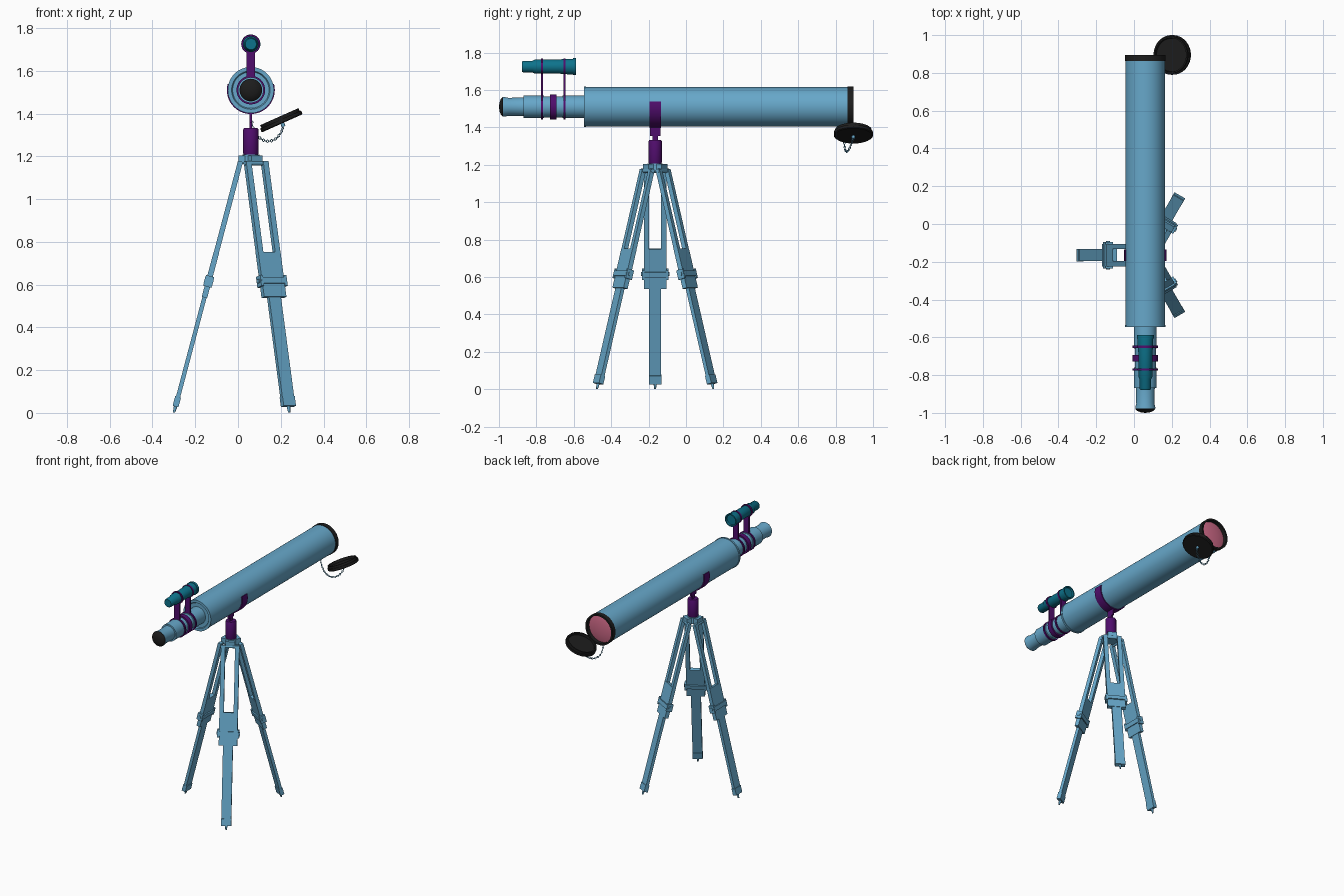
import bpy, bmesh
from math import radians, cos, sin, tan, pi
from mathutils import Matrix, Vector

cube = bpy.data.objects.get("Cube")
if cube:
    bpy.data.objects.remove(cube)


def material(name, rgb):
    m = bpy.data.materials.new(name)
    m.use_nodes = True
    m.diffuse_color = (*rgb, 1)
    m.node_tree.nodes["Principled BSDF"].inputs["Base Color"].default_value = (*rgb, 1)
    return m


BLUE = material("light_blue", (0.135, 0.39, 0.59))
PURPLE = material("purple", (0.08, 0.004, 0.15))
TEAL = material("teal", (0.004, 0.17, 0.26))
BLACK = material("black", (0.012, 0.012, 0.012))
PINK = material("pink", (0.61, 0.14, 0.24))

T = Matrix.Translation


def R(deg, axis):
    return Matrix.Rotation(radians(deg), 4, axis)


def finish(name, bm, mat, matrix):
    bmesh.ops.remove_doubles(bm, verts=bm.verts, dist=0.00001)
    bmesh.ops.recalc_face_normals(bm, faces=bm.faces)
    for f in bm.faces:
        f.smooth = True
    for e in bm.edges:
        e.smooth = e.calc_face_angle(0) < radians(32)
    me = bpy.data.meshes.new(name)
    bm.to_mesh(me)
    bm.free()
    me.materials.append(mat)
    ob = bpy.data.objects.new(name, me)
    ob.matrix_world = matrix
    bpy.context.collection.objects.link(ob)
    return ob


def lathe(name, profile, mat, matrix, closed=False, start=0, sweep=360, steps=48):
    """Turn (height, radius) points about local z, fully or along an arc."""
    bm = bmesh.new()
    rings = []
    for i in range(steps + 1):
        a = radians(start + sweep * i / steps)
        rings.append([bm.verts.new((r * cos(a), r * sin(a), h)) for h, r in profile])
    n = len(profile)
    for a, b in zip(rings, rings[1:]):
        for j in range(n if closed else n - 1):
            k = (j + 1) % n
            bm.faces.new((a[j], a[k], b[k], b[j]))
    if sweep < 360:
        bm.faces.new(rings[0])
        bm.faces.new(rings[-1])
    bmesh.ops.dissolve_degenerate(bm, edges=bm.edges, dist=0.00001)
    return finish(name, bm, mat, matrix)


def rod(name, z0, z1, r, mat, matrix, steps=32):
    return lathe(name, [(z0, 0), (z0, r), (z1, r), (z1, 0)], mat, matrix, steps=steps)


def ring(name, z, half, r0, r1, mat, matrix, **kw):
    pts = [(z - half, r0), (z - half, r1), (z + half, r1), (z + half, r0)]
    return lathe(name, pts, mat, matrix, closed=True, **kw)


def box(name, lo, hi, mat, matrix):
    lo, hi = Vector(lo), Vector(hi)
    bm = bmesh.new()
    bmesh.ops.create_cube(bm, size=1)
    for v in bm.verts:
        v.co = (lo + hi) / 2 + v.co * (hi - lo)
    return finish(name, bm, mat, matrix)


# Optical axis: local z runs along +y
TUBE = T((0.06, 0, 1.51)) @ R(-90, 'X')
FINDER = T((0.06, 0, 1.725)) @ R(-90, 'X')

# Main tube, objective rim and lens
lathe("main_tube", [(-0.538, 0), (-0.538, 0.085), (-0.546, 0.09), (-0.546, 0.108),
                    (-0.534, 0.108), (-0.534, 0.105), (0.866, 0.105), (0.866, 0)], BLUE, TUBE, steps=64)
ring("objective_rim", 0.879, 0.016, 0.096, 0.108, BLACK, TUBE, steps=64)
lathe("objective_lens", [(0.868, 0.098), (0.874, 0.075), (0.878, 0.04), (0.88, 0)], PINK, TUBE)

# Focuser and eyepiece
lathe("focuser", [(-0.53, 0.06), (-0.66, 0.06), (-0.66, 0.056), (-0.76, 0.056), (-0.76, 0.06),
                  (-0.868, 0.06), (-0.868, 0.05), (-0.95, 0.048), (-0.972, 0.053), (-0.978, 0.053),
                  (-0.978, 0)], BLUE, TUBE)
lathe("eyecup", [(-0.972, 0.051), (-0.98, 0.052), (-0.99, 0.042), (-0.997, 0.024), (-1.0, 0)], BLACK, TUBE)

# Finder scope with its rings and posts
lathe("finder_scope", [(-0.878, 0), (-0.878, 0.026), (-0.87, 0.031), (-0.82, 0.031), (-0.81, 0.037),
                       (-0.68, 0.037), (-0.66, 0.04), (-0.605, 0.042), (-0.605, 0.045),
                       (-0.588, 0.045), (-0.588, 0.037), (-0.598, 0.034), (-0.598, 0)], TEAL, FINDER)
for i, y in enumerate((-0.77, -0.65)):
    ring(f"focuser_ring_{i}", y, 0.006, 0.052, 0.067, PURPLE, TUBE)
    ring(f"finder_ring_{i}", y, 0.006, 0.034, 0.044, PURPLE, FINDER)
    box(f"finder_post_{i}", (0.04, y - 0.006, 1.568), (0.08, y + 0.006, 1.69), PURPLE, Matrix())
ring("focuser_band", -0.71, 0.017, 0.05, 0.067, PURPLE, TUBE)

# Saddle cradle, fin and pivot post
CENTER = T((0.06, -0.165, 0))
ring("saddle", -0.165, 0.03, 0.104, 0.112, PURPLE, TUBE, start=-15, sweep=210)
box("saddle_fin", (-0.006, -0.028, 1.355), (0.006, 0.028, 1.405), PURPLE, CENTER)
box("neck", (-0.006, -0.014, 1.32), (0.006, 0.014, 1.37), PURPLE, CENTER)
lathe("pivot_post", [(1.2, 0), (1.2, 0.03), (1.215, 0.036), (1.325, 0.036), (1.332, 0.032), (1.332, 0)],
      PURPLE, CENTER)
rod("tripod_hub", 1.165, 1.208, 0.04, BLUE, CENTER)

# Tripod legs: local x points outward, local z runs up the sloping leg
SLOPE = 14.84
k = 1 / cos(radians(SLOPE))
for i, turn in enumerate((180, 60, -60)):
    side = CENTER @ R(turn, 'Z')
    leg = side @ T((0.36, 0, 0)) @ R(-SLOPE, 'Y')
    box(f"hub_bracket_{i}", (0.02, -0.03, 1.165), (0.058, 0.03, 1.205), BLUE, side)
    rod(f"hinge_pin_{i}", -0.062, 0.062, 0.011, BLUE, side @ T((0.05, 0, 1.168)) @ R(90, 'X'), 16)
    for s in (-1, 1):
        box(f"leg_rail_{i}_{s}", (-0.012, s * 0.046 - 0.014, 0.72 * k),
            (0.012, s * 0.046 + 0.014, 1.175 * k), BLUE, leg)
        box(f"clamp_lug_{i}_{s}", (-0.02, s * 0.064 - 0.007, 0.59 * k),
            (0.02, s * 0.064 + 0.007, 0.64 * k), BLUE, leg)
    box(f"leg_block_{i}", (-0.013, -0.06, 0.54 * k), (0.013, 0.06, 0.75 * k), BLUE, leg)
    box(f"leg_collar_{i}", (-0.021, -0.066, 0.602 * k), (0.021, 0.066, 0.63 * k), BLUE, leg)
    rod(f"clamp_bolt_{i}", -0.076, 0.076, 0.011, BLUE, leg @ T((0, 0, 0.616 * k)) @ R(90, 'X'), 16)
    box(f"lower_leg_{i}", (-0.01, -0.032, 0.03 * k), (0.01, 0.032, 0.6 * k), BLUE, leg)
    box(f"foot_shoe_{i}", (-0.014, -0.033, 0.03 * k), (0.014, 0.033, 0.075 * k), BLUE, leg)
    lathe(f"foot_tip_{i}", [(0.002, 0), (0.002, 0.005), (0.035, 0.009), (0.035, 0)], BLUE, leg, steps=16)

# Dust cap hanging beside the objective
CAP = T((0.2, 0.895, 1.37)) @ R(-24, 'Y')
lathe("dust_cap", [(-0.017, 0), (-0.017, 0.1), (-0.013, 0.105), (0.002, 0.105), (0.002, 0.098),
                   (0.017, 0.098), (0.017, 0.09), (0.0, 0.088), (0.0, 0)], BLACK, CAP)
rod("cap_knob", -0.034, -0.016, 0.009, BLUE, CAP, 16)

# Chain of small links from the cap knob to the tube's underside
ctrl = [Vector(p) for p in ((0.212, 0.893, 1.338), (0.18, 0.86, 1.23), (0.06, 0.84, 1.25), (0.06, 0.845, 1.408))]
LINKS = 22


def bezier(t):
    a, b, c, d = ctrl
    u = 1 - t
    return a * u**3 + b * 3 * u * u * t + c * 3 * u * t * t + d * t**3


for i in range(LINKS):
    p, q = bezier(i / LINKS), bezier((i + 1) / LINKS)
    turn = (q - p).to_track_quat('X', 'Z').to_matrix().to_4x4()
    circle = [(0.002 * sin(a * pi / 3), 0.0055 + 0.002 * cos(a * pi / 3)) for a in range(6)]
    lathe(f"chain_link_{i}", circle, BLUE, T((p + q) / 2) @ turn @ R(90 * (i % 2), 'X'),
          closed=True, steps=12)
